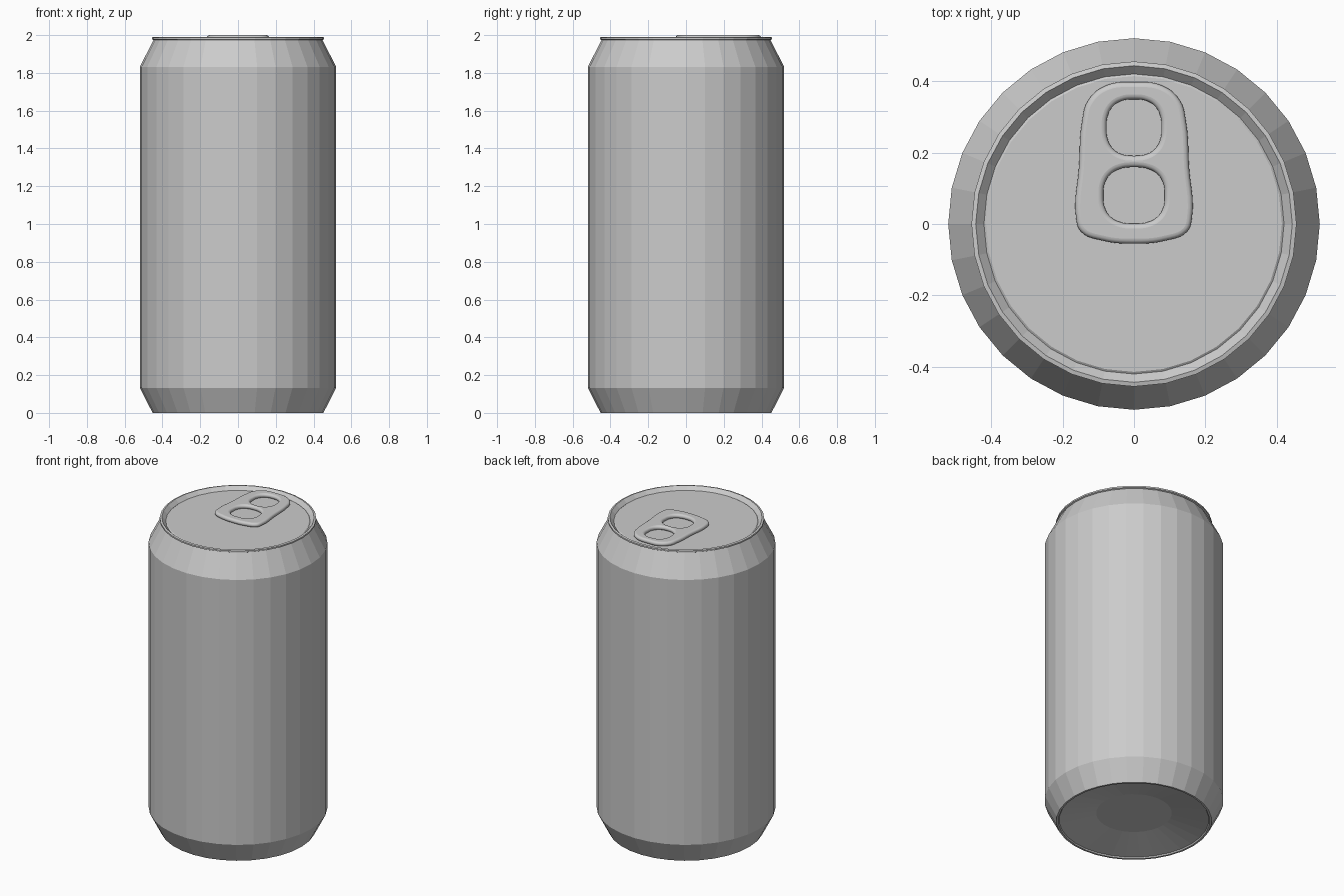
import bpy, bmesh
from math import sin, cos, pi, copysign, radians

if "Cube" in bpy.data.objects:
    bpy.data.objects.remove(bpy.data.objects["Cube"])

SIDES = 32


def lathe(name, profile):
    """Revolve (radius, z) points around z; both ends are closed with a disc."""
    bm = bmesh.new()
    rings = [[bm.verts.new((r * cos(2 * pi * i / SIDES), r * sin(2 * pi * i / SIDES), z))
              for i in range(SIDES)] for r, z in profile]
    for a, b in zip(rings, rings[1:]):
        for i in range(SIDES):
            j = (i + 1) % SIDES
            bm.faces.new((a[i], a[j], b[j], b[i]))
    bm.faces.new(rings[0][::-1])
    bm.faces.new(rings[-1])
    bmesh.ops.recalc_face_normals(bm, faces=bm.faces)
    mesh = bpy.data.meshes.new(name)
    bm.to_mesh(mesh)
    bm.free()
    ob = bpy.data.objects.new(name, mesh)
    bpy.context.collection.objects.link(ob)
    return ob


def add_loop(curve, points):
    """Add a smooth closed outline to a curve."""
    sp = curve.splines.new('BEZIER')
    sp.bezier_points.add(len(points) - 1)
    for bp, (x, y) in zip(sp.bezier_points, points):
        bp.co = (x, y, 0)
        bp.handle_left_type = bp.handle_right_type = 'AUTO'
    sp.use_cyclic_u = True
    sp.resolution_u = 5


def rounded_hole(cy, rx, ry, n=16, power=0.8):
    pts = []
    for i in range(n):
        c, s = cos(2 * pi * i / n), sin(2 * pi * i / n)
        pts.append((rx * copysign(abs(c) ** power, c), cy + ry * copysign(abs(s) ** power, s)))
    return pts


# Can: domed base, body, neck, rolled rim and recessed lid
lathe("can_body", [
    (0.22, 0.053), (0.435, 0.008), (0.44, 0.0), (0.452, 0.0),
    (0.52, 0.133), (0.52, 1.832), (0.447, 1.974),
    (0.455, 1.978), (0.455, 1.988), (0.443, 1.991),
    (0.42, 1.968), (0.414, 1.972),
])

# Pull tab: rounded plate with two finger holes
curve = bpy.data.curves.new("pull_tab", 'CURVE')
curve.dimensions = '2D'
curve.fill_mode = 'BOTH'
half = [(0.09, -0.046), (0.148, -0.022), (0.162, 0.015), (0.154, 0.16),
        (0.145, 0.29), (0.129, 0.345), (0.08, 0.387)]
add_loop(curve, [(0, -0.055)] + half + [(0, 0.397)] + [(-x, y) for x, y in reversed(half)])
add_loop(curve, rounded_hole(0.27, 0.077, 0.079))
add_loop(curve, rounded_hole(0.08, 0.086, 0.079))
curve.bevel_depth = 0.014
curve.bevel_resolution = 3
curve.offset = -0.014
tab = bpy.data.objects.new("pull_tab", curve)
tab.location.z = 1.986
bpy.context.collection.objects.link(tab)
bpy.context.view_layer.objects.active = tab
tab.select_set(True)
bpy.ops.object.convert(target='MESH')
bpy.ops.object.shade_smooth_by_angle(angle=radians(50))
